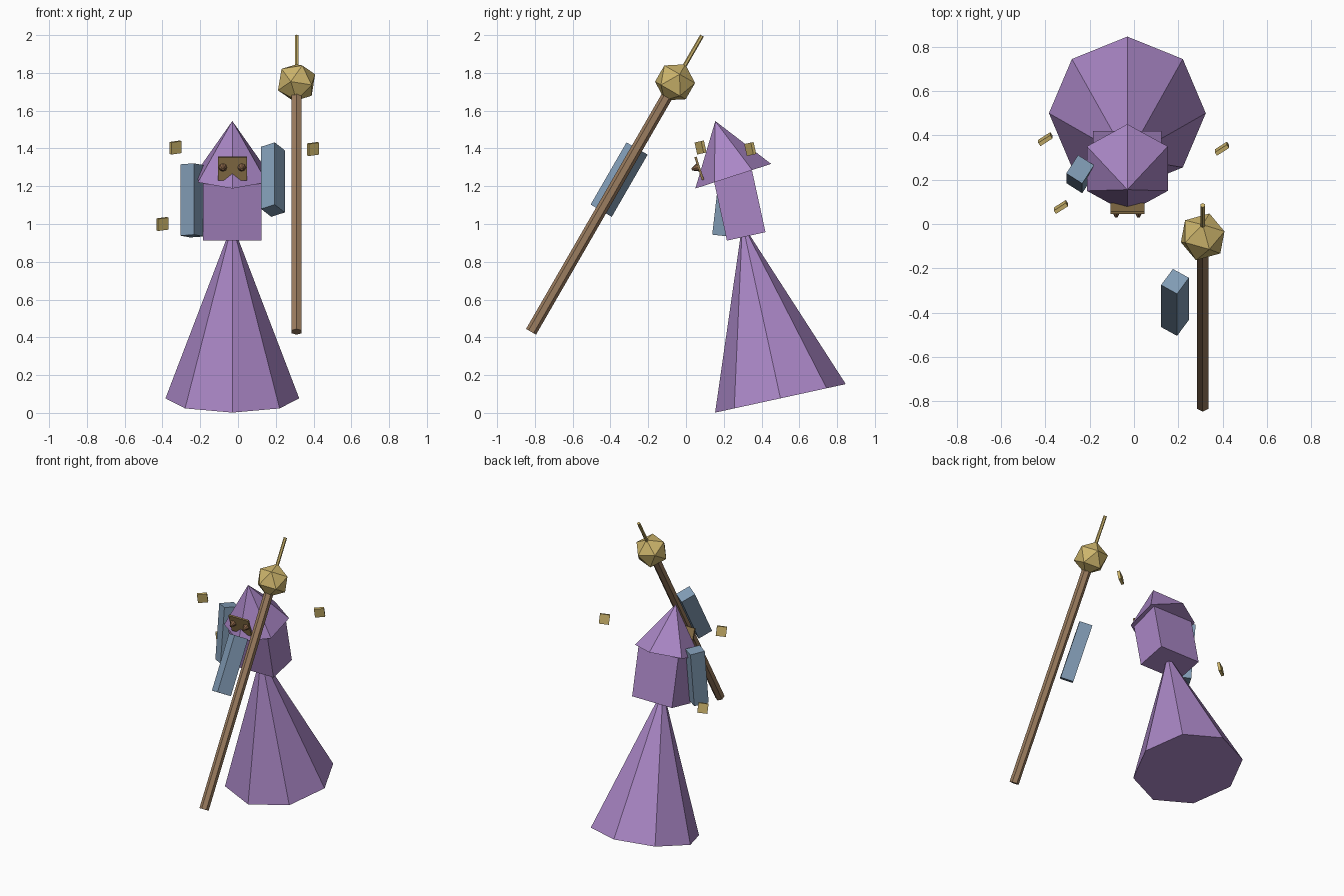
import bpy
import bmesh
from math import radians
from mathutils import Matrix, Vector

if "Cube" in bpy.data.objects:
    bpy.data.objects.remove(bpy.data.objects["Cube"])


def material(name, rgb):
    m = bpy.data.materials.new(name)
    m.use_nodes = True
    m.diffuse_color = (*rgb, 1)
    m.node_tree.nodes["Principled BSDF"].inputs["Base Color"].default_value = (*rgb, 1)
    return m


purple = material("purple cloth", (0.40, 0.24, 0.56))
blue = material("slate blue sleeve", (0.22, 0.33, 0.46))
gold = material("gold", (0.61, 0.46, 0.15))
wood = material("brown wood", (0.33, 0.205, 0.115))
bronze = material("dull bronze", (0.29, 0.19, 0.075))
copper = material("dark copper", (0.25, 0.13, 0.065))


def place(name, bm, mat, loc, tilt=0, spin=0):
    """Spin about the part's own axis, then lean it about x."""
    turn = Matrix.Rotation(radians(tilt), 4, 'X') @ Matrix.Rotation(radians(spin), 4, 'Z')
    bm.transform(Matrix.Translation(loc) @ turn)
    mesh = bpy.data.meshes.new(name)
    bm.to_mesh(mesh)
    bm.free()
    mesh.materials.append(mat)
    obj = bpy.data.objects.new(name, mesh)
    bpy.context.collection.objects.link(obj)


def box(name, mat, size, loc, tilt=0, spin=0):
    bm = bmesh.new()
    bmesh.ops.create_cube(bm, size=1)
    bmesh.ops.scale(bm, vec=size, verts=bm.verts)
    place(name, bm, mat, loc, tilt, spin)


def cone(name, mat, sides, r_base, r_top, height, loc, tilt=0):
    """Cone or prism whose base centre sits at loc, with a corner on its y axis."""
    bm = bmesh.new()
    bmesh.ops.create_cone(bm, cap_ends=True, segments=sides, radius1=r_base,
                          radius2=r_top, depth=height,
                          matrix=Matrix.Translation((0, 0, height / 2)))
    bmesh.ops.remove_doubles(bm, verts=bm.verts, dist=0.0001)
    place(name, bm, mat, loc, tilt)


MID = -0.03      # x of the figure's centre line
LEAN = 12.3      # backward slope of robe and torso
HAT_LEAN = 18
STAFF_LEAN = -30

# Robe, torso and hat
cone("robe", purple, 8, 0.354, 0, 0.947, (MID, 0.50, 0.077), LEAN)
box("torso", purple, (0.31, 0.209, 0.335), (MID, 0.283, 1.098), LEAN)
cone("hat", purple, 6, 0.211, 0, 0.307, (MID, 0.25, 1.253), HAT_LEAN)

# Sleeves
sleeve = (0.0855, 0.099, 0.38)
box("right_arm", blue, sleeve, (-0.243, 0.225, 1.125), -6.6, -32.6)
box("left_arm", blue, sleeve, (0.185, -0.354, 1.235), STAFF_LEAN, -32.6)

# Goggles: a plate on the hat with two pointed lenses
plate_centre = Vector((MID, 0.07, 1.294))
box("goggle_plate", bronze, (0.153, 0.012, 0.128), plate_centre, HAT_LEAN)
for side, name in ((-1, "right_lens"), (1, "left_lens")):
    cone(name, copper, 8, 0.026, 0.006, 0.042,
         plate_centre + Vector((side * 0.05, 0, 0.008)), 90 + HAT_LEAN)

# Staff with its orb and spike
orb_centre = Vector((0.31, -0.058, 1.75))
axis = Matrix.Rotation(radians(STAFF_LEAN), 3, 'X') @ Vector((0, 0, 1))
cone("staff", wood, 6, 0.0305, 0.0305, 1.52, orb_centre - axis * 1.525, STAFF_LEAN)
cone("staff_spike", gold, 6, 0.011, 0.011, 0.285, orb_centre, STAFF_LEAN)
bm = bmesh.new()
bmesh.ops.create_icosphere(bm, subdivisions=1, radius=0.11)
place("staff_orb", bm, gold, orb_centre, STAFF_LEAN)

# Floating tiles
tiles = {"upper_right_tile": (-0.33, 0.077, 1.405),
         "lower_right_tile": (-0.40, 0.383, 1.0),
         "left_tile": (0.397, 0.34, 1.397)}
for name, loc in tiles.items():
    box(name, gold, (0.065, 0.018, 0.065), loc, LEAN, 33)
